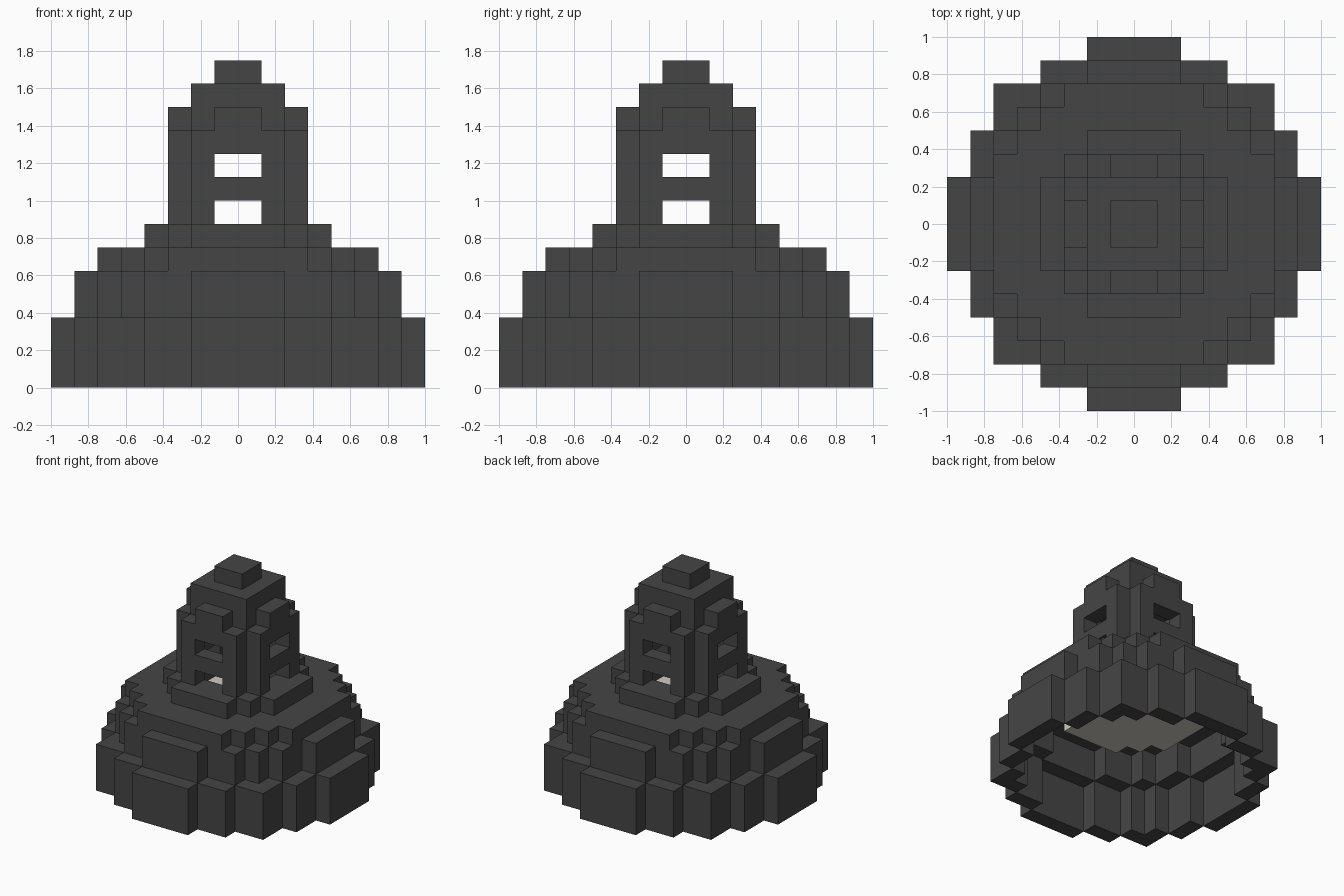
import bpy
import bmesh
import math

if "Cube" in bpy.data.objects:
    bpy.data.objects.remove(bpy.data.objects["Cube"], do_unlink=True)

U = 0.125  # block size


def material(name, rgb):
    m = bpy.data.materials.new(name)
    m.use_nodes = True
    color = (*rgb, 1.0)
    m.diffuse_color = color
    bsdf = next(n for n in m.node_tree.nodes if n.type == 'BSDF_PRINCIPLED')
    bsdf.inputs["Base Color"].default_value = color
    return m


dark = material("dark grey", (0.06, 0.06, 0.06))
glow = material("warm white", (0.62, 0.60, 0.53))


def within(rows, i, j):
    """rows[j] is the half width, in blocks, of the row j blocks from the centre."""
    return j < len(rows) and i < rows[j]


def tier(name, inside, z0, z1, mat=dark):
    """Four-way symmetric slab of blocks chosen by inside(i, j), from level z0 to z1."""
    bm = bmesh.new()
    for x in range(-8, 8):
        for y in range(-8, 8):
            i, j = (x if x >= 0 else -x - 1), (y if y >= 0 else -y - 1)
            if inside(i, j):
                bm.faces.new([bm.verts.new((a * U, b * U, z0 * U)) for a, b in
                              ((x, y), (x + 1, y), (x + 1, y + 1), (x, y + 1))])
    bmesh.ops.remove_doubles(bm, verts=bm.verts[:], dist=1e-4)
    res = bmesh.ops.extrude_face_region(bm, geom=bm.faces[:])
    top = [g for g in res["geom"] if isinstance(g, bmesh.types.BMVert)]
    bmesh.ops.translate(bm, verts=top, vec=(0, 0, (z1 - z0) * U))
    bmesh.ops.recalc_face_normals(bm, faces=bm.faces[:])
    bmesh.ops.dissolve_limit(bm, angle_limit=math.radians(1),
                             verts=bm.verts[:], edges=bm.edges[:])
    mesh = bpy.data.meshes.new(name)
    bm.to_mesh(mesh)
    bm.free()
    mesh.materials.append(mat)
    ob = bpy.data.objects.new(name, mesh)
    bpy.context.collection.objects.link(ob)


def ring(name, outer, inner, z0, z1):
    tier(name, lambda i, j: within(outer, i, j) and not within(inner, i, j), z0, z1)


# Stepped outlines, listed from the centre row outwards
RIM = (8, 8, 7, 7, 6, 6, 4, 2)
BODY = (7, 7, 6, 6, 5, 4, 2)
BODY_INNER = (6, 6, 5, 5, 4, 2)
SHOULDER = (6, 6, 6, 5, 4, 3)
COLLAR = (4, 4, 3, 2)
CORE = (2, 2)
WALLS = (3, 3, 2)

# Hollow stepped shade
ring("lower_rim", RIM, BODY, 0, 3)
ring("shade_body", BODY, BODY_INNER, 3, 5)
ring("shade_shoulder", SHOULDER, COLLAR, 5, 6)
ring("collar", COLLAR, CORE, 6, 7)

# Light panel inside the shade
tier("light_panel", lambda i, j: within(COLLAR, i, j), 4, 6, glow)


# Tower walls, with two openings on every side
def wall(i, j):
    return within(WALLS, i, j) and not within(CORE, i, j)


def pier(i, j):
    return wall(i, j) and min(i, j) == 1


tier("tower_lower_piers", pier, 7, 8)
tier("tower_window_bar", wall, 8, 9)
tier("tower_upper_piers", pier, 9, 10)
tier("tower_lintel", wall, 10, 11)

# Stepped roof
ring("roof_base", (3, 2, 1), (1,), 11, 12)
tier("roof", lambda i, j: within(CORE, i, j), 12, 13)
tier("roof_cap", lambda i, j: within((1,), i, j), 13, 14)
